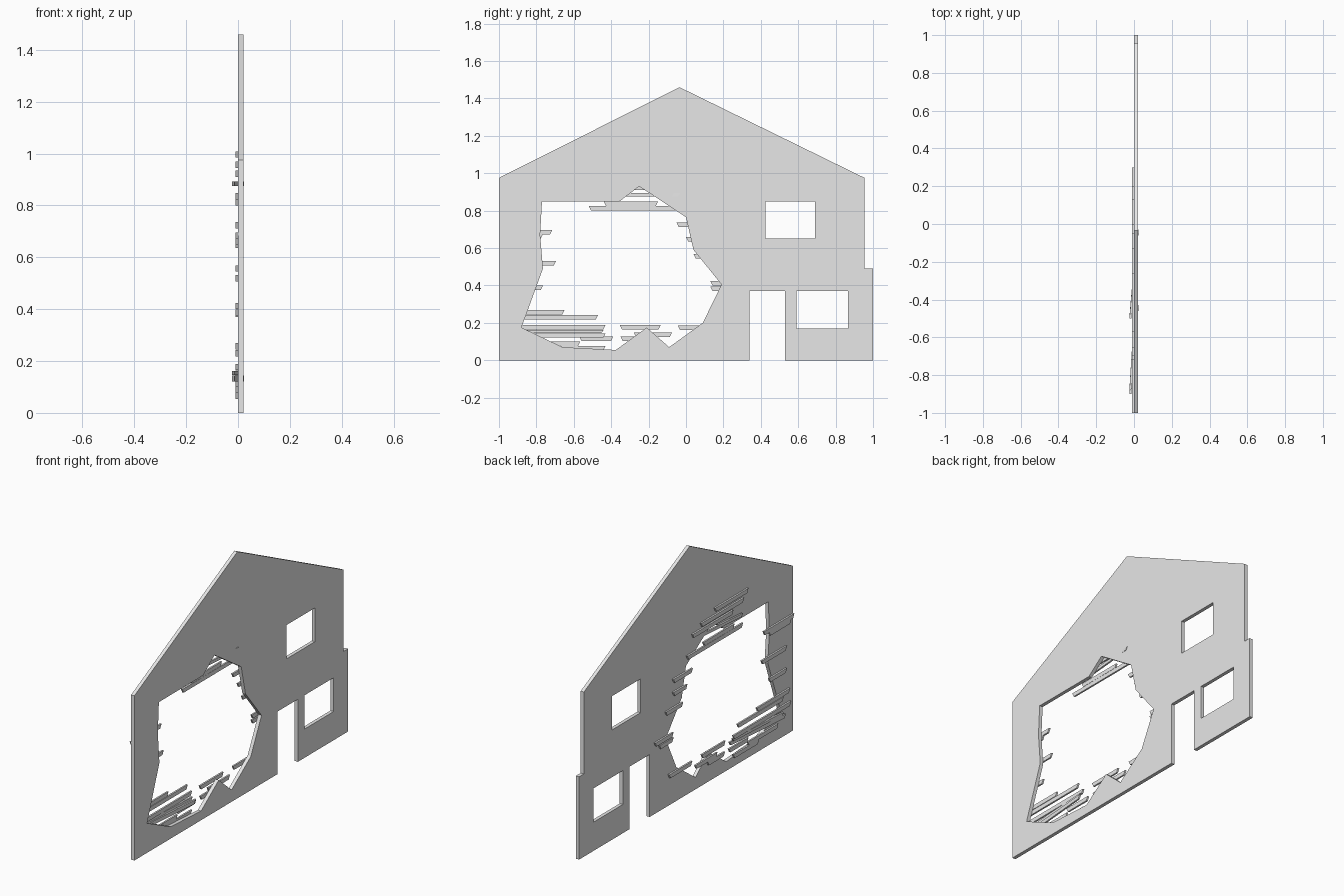
import bpy, bmesh

cube = bpy.data.objects.get("Cube")
if cube:
    bpy.data.objects.remove(cube, do_unlink=True)

grey = bpy.data.materials.new("plain_grey")
grey.use_nodes = True
grey.diffuse_color = (0.8, 0.8, 0.8, 1)
grey.node_tree.nodes["Principled BSDF"].inputs["Base Color"].default_value = (0.8, 0.8, 0.8, 1)


def finish(bm, name):
    bmesh.ops.recalc_face_normals(bm, faces=bm.faces)
    mesh = bpy.data.meshes.new(name)
    bm.to_mesh(mesh)
    bm.free()
    mesh.materials.append(grey)
    bpy.context.collection.objects.link(bpy.data.objects.new(name, mesh))


def rect(y0, y1, z0, z1):
    return [(y0, z0), (y1, z0), (y1, z1), (y0, z1)]


# Gable wall: outline with door notch and side step, two windows, broken hole
outline = [(-1, 0), (0.34, 0), (0.34, 0.37), (0.53, 0.37), (0.53, 0), (1, 0),
           (1, 0.49), (0.955, 0.49), (0.955, 0.975), (-0.035, 1.46), (-1, 0.975)]
hole = [(-0.77, 0.85), (-0.355, 0.85), (-0.25, 0.93), (0, 0.765), (0.04, 0.59),
        (0.19, 0.405), (0.09, 0.2), (-0.09, 0.07), (-0.21, 0.175), (-0.375, 0.055),
        (-0.66, 0.07), (-0.88, 0.175), (-0.765, 0.49), (-0.78, 0.67)]
windows = [rect(0.425, 0.69, 0.65, 0.85), rect(0.59, 0.865, 0.17, 0.37)]

bm = bmesh.new()
for loop in [outline, hole] + windows:
    vs = [bm.verts.new((0, y, z)) for y, z in loop]
    for a, b in zip(vs, vs[1:] + vs[:1]):
        bm.edges.new((a, b))
bmesh.ops.triangle_fill(bm, edges=bm.edges[:], use_beauty=True, normal=(1, 0, 0))
ext = bmesh.ops.extrude_face_region(bm, geom=bm.faces[:])
bmesh.ops.translate(bm, vec=(0.021, 0, 0),
                    verts=[g for g in ext["geom"] if isinstance(g, bmesh.types.BMVert)])
finish(bm, "gable_wall")


# Splintered planks: bars with skewed ends; x0 and x1 are the inner faces at each end
def plank(name, y0, y1, z, h=0.024, x0=0.0, x1=0.0, t=0.01, skew=0.012):
    bm = bmesh.new()
    ends = []
    for y, x, s in ((y0, x0, -skew), (y1, x1, skew)):
        ends.append([bm.verts.new(p) for p in (
            (x - t, y - s, z), (x, y - s, z), (x, y, z + h), (x - t, y, z + h))])
    a, b = ends
    bm.faces.new(a)
    bm.faces.new(b)
    for i in range(4):
        j = (i + 1) % 4
        bm.faces.new((a[i], a[j], b[j], b[i]))
    finish(bm, name)


groups = {
    "upper_plank": [(-0.57, -0.26, 0.985), (-0.53, -0.13, 0.945), (-0.43, -0.05, 0.91),
                    (-0.52, 0.0, 0.8), (-0.44, -0.15, 0.825)],
    "right_plank": [(-0.05, 0.13, 0.712), (0.0, 0.13, 0.635), (0.04, 0.2, 0.545),
                    (0.13, 0.3, 0.4), (0.13, 0.26, 0.37), (-0.045, 0.17, 0.163)],
    "left_plank": [(-1.0, -0.715, 0.672), (-0.97, -0.765, 0.65), (-0.93, -0.695, 0.507),
                   (-0.93, -0.765, 0.375)],
    "lower_plank": [(-0.96, -0.65, 0.245), (-0.9, -0.47, 0.218), (-0.97, -0.43, 0.165),
                    (-0.57, -0.39, 0.102), (-0.85, -0.565, 0.077), (-0.67, -0.43, 0.053),
                    (-0.355, -0.135, 0.165), (-0.28, -0.075, 0.125), (-0.35, -0.19, 0.102)],
}
for name, planks in groups.items():
    for i, (y0, y1, z) in enumerate(planks, 1):
        plank(f"{name}_{i}", y0, y1, z)

# Loose planks leaning through the wall
plank("loose_upper_plank", -0.5, -0.03, 0.875, 0.018, -0.014, 0.024)
plank("loose_lower_plank", -0.9, -0.43, 0.122, 0.022, -0.014, 0.024)
plank("loose_middle_plank", -0.88, -0.44, 0.146, 0.016, -0.014, 0.012)
